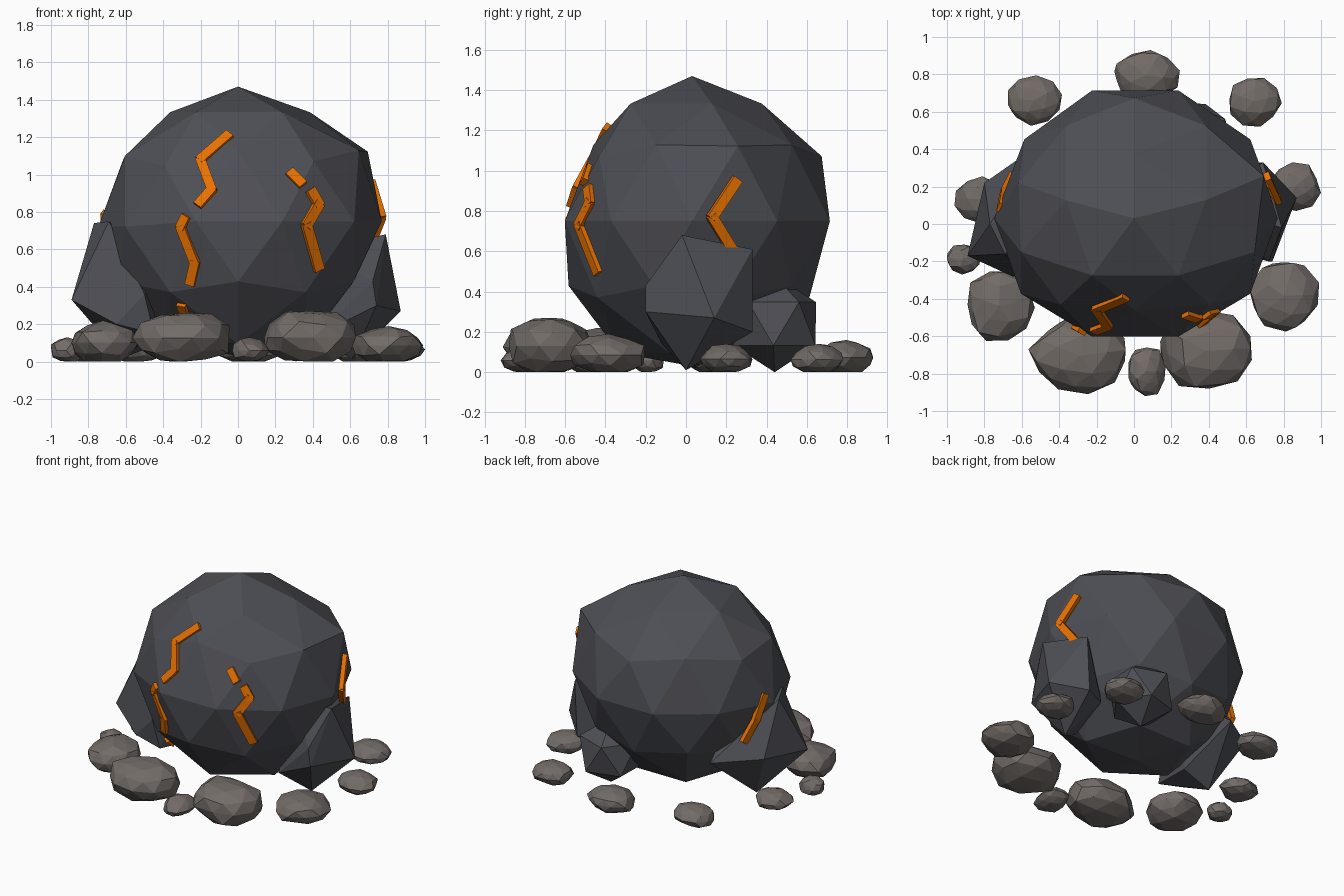
import bpy, bmesh, math, random
from mathutils import Vector, Matrix
from mathutils.bvhtree import BVHTree

if "Cube" in bpy.data.objects:
    bpy.data.objects.remove(bpy.data.objects["Cube"])

random.seed(4)


def material(name, rgb):
    m = bpy.data.materials.new(name)
    m.diffuse_color = (*rgb, 1)
    m.use_nodes = True
    m.node_tree.nodes["Principled BSDF"].inputs["Base Color"].default_value = m.diffuse_color
    return m


DARK = material("dark_slate", (0.075, 0.077, 0.09))
GREY = material("warm_grey", (0.17, 0.148, 0.137))
ORANGE = material("lava_orange", (0.83, 0.17, 0.0))


def finish(bm, name, mat):
    bmesh.ops.recalc_face_normals(bm, faces=bm.faces[:])
    me = bpy.data.meshes.new(name)
    bm.to_mesh(me)
    bm.free()
    me.materials.append(mat)
    ob = bpy.data.objects.new(name, me)
    bpy.context.collection.objects.link(ob)
    return ob


# Main boulder: coarse ball, slightly uneven
bm = bmesh.new()
bmesh.ops.create_icosphere(bm, subdivisions=2, radius=1,
                           matrix=Matrix.Rotation(math.pi / 2, 4, 'Z'))
for v in bm.verts:
    x, y, z = v.co
    if 0.7 < z < 0.95:                      # flatter crown
        z = 0.81
        y -= 0.02
    elif -0.95 < z < -0.7:                  # fuller underside
        z = -0.91
    elif z > 0.3 and y < -0.5:              # flattened upper front
        y *= 0.84 if abs(x) < 0.1 else 0.93
    elif y < -0.9:
        y *= 0.97
    if z > -0.1 and y > 0.55:               # fuller back
        y *= 1.05
    if x > 0.3 and z > -0.1:                # wider right shoulder
        if 0.3 < z < 0.5 and y > 0 and x > 0.6:
            x, y, z = x * 1.125, y * 1.2, z + 0.07
        else:
            x *= 1.10 if z > 0.3 and x > 0.6 else 1.06
    elif x < -0.5 and y < 0.1:              # lower left shoulder
        x *= 1.03
        if z > -0.1:
            z -= 0.04
    v.co = (x * 0.725, 0.03 + y * 0.685, 0.75 + z * 0.72)
bmesh.ops.recalc_face_normals(bm, faces=bm.faces[:])
surface = BVHTree.FromBMesh(bm)
finish(bm, "boulder", DARK)


# Angular side rocks: hulls of a few corner points
def hull_rock(name, points):
    bm = bmesh.new()
    for p in points:
        bm.verts.new(p)
    bmesh.ops.convex_hull(bm, input=bm.verts[:])
    loose = [v for v in bm.verts if not v.link_faces]
    bmesh.ops.delete(bm, geom=loose, context='VERTS')
    finish(bm, name, DARK)


hull_rock("right_side_rock", [
    (0.79, -0.02, 0.68), (0.69, 0.33, 0.61), (0.87, 0.14, 0.27),
    (0.72, -0.20, 0.43), (0.74, -0.20, 0.30), (0.67, 0.33, 0.20),
    (0.61, 0.00, 0.01), (0.42, 0.10, 0.60), (0.42, -0.12, 0.14),
    (0.50, 0.25, 0.20)])
hull_rock("left_side_rock", [
    (-0.77, 0.00, 0.74), (-0.69, -0.16, 0.75), (-0.89, -0.17, 0.33),
    (-0.50, -0.30, 0.36), (-0.65, -0.28, 0.20), (-0.80, 0.22, 0.38),
    (-0.50, 0.43, 0.35), (-0.62, 0.05, 0.02), (-0.45, -0.28, 0.15),
    (-0.40, 0.05, 0.10), (-0.45, 0.10, 0.60)])

# Rear rock
bm = bmesh.new()
bmesh.ops.create_icosphere(
    bm, subdivisions=1, radius=0.24,
    matrix=Matrix.Translation((0.31, 0.44, 0.24)) @ Matrix.Rotation(0.6, 4, 'Z'))
finish(bm, "rear_rock", DARK)


# Ring of loose stones: x, y, half width, half depth, height
def stone(name, x, y, rx, ry, h):
    bm = bmesh.new()
    bmesh.ops.create_icosphere(bm, subdivisions=2, radius=1,
                               matrix=Matrix.Rotation(random.uniform(0, 6), 4, 'Z'))
    for v in bm.verts:
        v.co *= random.uniform(0.89, 1.06)
        v.co.z = max(v.co.z, -0.85)
    lo = [min(v.co[i] for v in bm.verts) for i in range(3)]
    hi = [max(v.co[i] for v in bm.verts) for i in range(3)]
    for v in bm.verts:
        u = [(v.co[i] - lo[i]) / (hi[i] - lo[i]) for i in range(3)]
        v.co = (x + rx * (2 * u[0] - 1), y + ry * (2 * u[1] - 1), h * u[2])
    finish(bm, name, GREY)


STONES = [
    (-0.305, -0.70, 0.26, 0.21, 0.26), (0.385, -0.67, 0.245, 0.21, 0.27),
    (0.07, -0.79, 0.10, 0.13, 0.13), (-0.71, -0.44, 0.18, 0.185, 0.22),
    (0.80, -0.39, 0.19, 0.185, 0.19), (-0.91, -0.19, 0.09, 0.08, 0.13),
    (-0.82, 0.13, 0.14, 0.125, 0.13), (0.86, 0.20, 0.14, 0.13, 0.14),
    (-0.53, 0.66, 0.145, 0.135, 0.14), (0.65, 0.65, 0.14, 0.13, 0.14),
    (0.07, 0.79, 0.175, 0.14, 0.16)]
for i, s in enumerate(STONES):
    stone(f"loose_stone_{i + 1}", *s)


# Glowing cracks: square bars laid along the boulder surface
def on_surface(a, z, side, lift):
    if side == "front":
        start, ray = Vector((a, -3, z)), Vector((0, 1, 0))
    else:
        s = 1 if side == "right" else -1
        start, ray = Vector((3 * s, a, z)), Vector((-s, 0, 0))
    p, n, _, _ = surface.ray_cast(start, ray)
    return p - ray * lift, n


def crack(name, side, path, lifts=(0.008,) * 4, width=0.052, thick=0.032):
    bm = bmesh.new()
    pts = [on_surface(a, z, side, l) for (a, z), l in zip(path, lifts)]
    for (p, n), (q, m) in zip(pts, pts[1:]):
        d = (q - p).normalized()
        w = d.cross(n + m).normalized()
        up = w.cross(d).normalized()
        mat = Matrix((d, w, up)).transposed().to_4x4()
        mat.translation = (p + q) / 2
        size = Matrix.Diagonal(((q - p).length + width * 0.4, width, thick, 1))
        bmesh.ops.create_cube(bm, size=1, matrix=mat @ size)
    finish(bm, name, ORANGE)


crack("front_crack_upper", "front",
      [(-0.05, 1.21), (-0.20, 1.08), (-0.14, 0.92), (-0.21, 0.84)])
crack("front_crack_lower", "front",
      [(-0.28, 0.77), (-0.305, 0.72), (-0.23, 0.53), (-0.255, 0.42)])
crack("front_crack_tip", "front", [(-0.30, 0.30), (-0.29, 0.27)])
crack("front_right_crack_upper", "front", [(0.28, 1.01), (0.34, 0.95)])
crack("front_right_crack_lower", "front",
      [(0.39, 0.91), (0.43, 0.84), (0.365, 0.73), (0.43, 0.50)], width=0.058)
crack("right_crack", "right",
      [(0.25, 0.95), (0.13, 0.77), (0.235, 0.60)], lifts=(0.02, 0.035, 0.05))
crack("left_crack", "left",
      [(0.09, 0.79), (0.17, 0.63), (0.25, 0.49)], lifts=(0.0, 0.03, 0.055))
